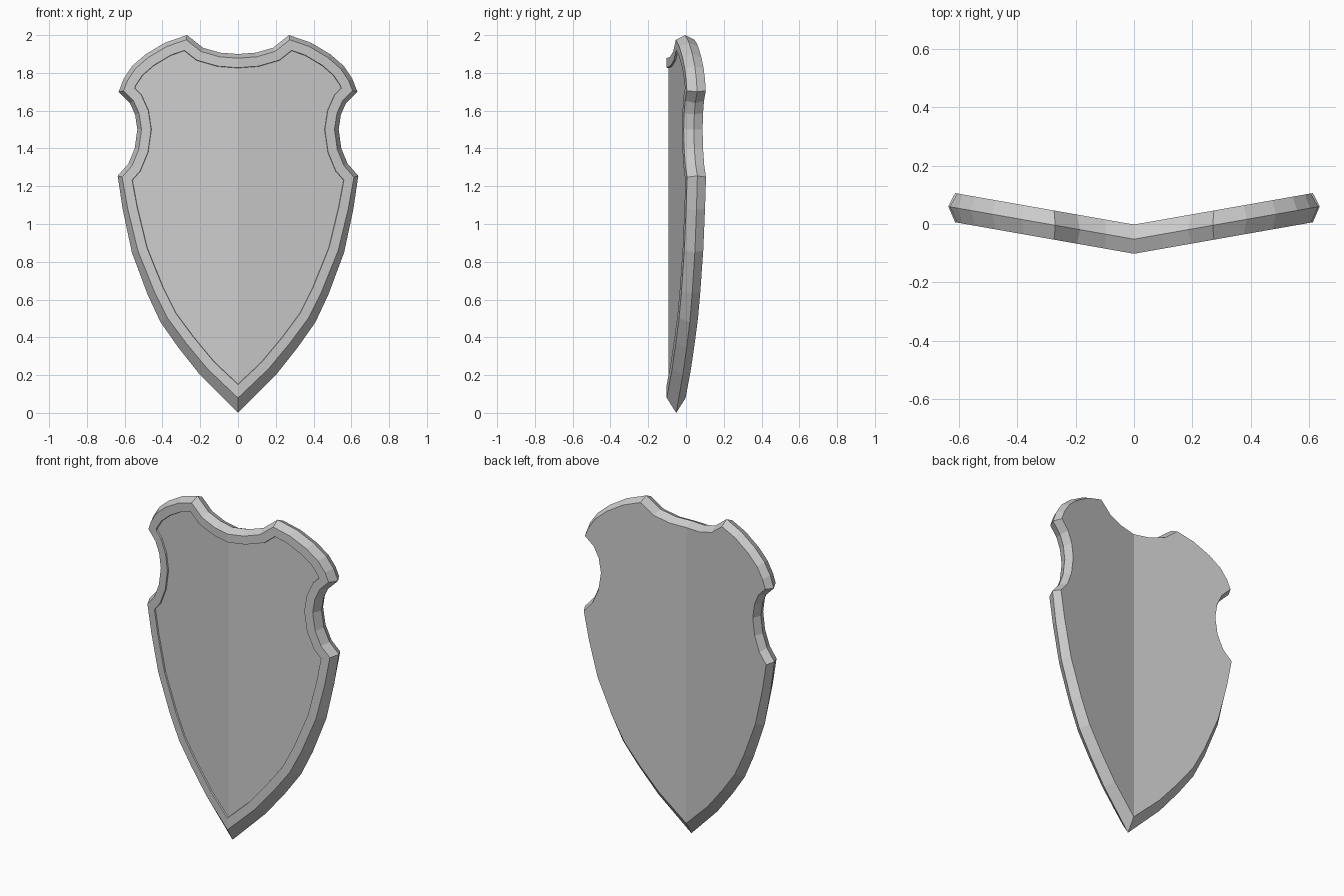
import bpy
import bmesh
from mathutils import Vector

if "Cube" in bpy.data.objects:
    bpy.data.objects.remove(bpy.data.objects["Cube"])

SLOPE = 0.176  # each half is swept back by about 10 degrees

# Right half of the widest outline (x, z), from the bottom tip to the top centre
half = [(0, 0), (0.20, 0.20), (0.315, 0.345), (0.41, 0.48), (0.48, 0.63),
        (0.562, 0.85), (0.61, 1.075), (0.637, 1.255),
        (0.58, 1.32), (0.547, 1.40), (0.533, 1.50), (0.545, 1.58), (0.572, 1.64),
        (0.632, 1.70), (0.605, 1.77), (0.56, 1.837), (0.487, 1.90),
        (0.386, 1.96), (0.27, 2.0), (0.185, 1.933), (0.095, 1.907), (0, 1.90)]
half = [Vector(p) for p in half]


def bevel_width(z):
    """The edge bevel is wide at the tip and narrow at the top."""
    return max(0.022, 0.056 - 0.027 * z)


def inset(extra):
    """Mitred inset of the half outline; the end points stay on the centre line."""
    flip = lambda p: Vector((-p.x, p.y))
    pts = [flip(half[1])] + half + [flip(half[-2])]
    out = []
    for a, p, b in zip(pts, pts[1:], pts[2:]):
        d1, d2 = (p - a).normalized(), (b - p).normalized()
        n1, n2 = Vector((-d1.y, d1.x)), Vector((-d2.y, d2.x))
        m = (n1 + n2).normalized()
        out.append(p + m * (bevel_width(p.y) + extra) / max(m.dot(n1), 0.5))
    out[0].x = out[-1].x = 0
    return out


bm = bmesh.new()


def ring(points, depth):
    return [bm.verts.new((p.x, depth + SLOPE * p.x, p.y)) for p in points]


# Back edge, widest ridge, front rim, and recessed front panel
edge = inset(0)
panel = inset(0.05)
rings = [ring(edge, -0.002), ring(half, -0.052), ring(edge, -0.102),
         ring(panel, -0.102), ring(inset(0.052), -0.093)]
for a, b in zip(rings, rings[1:]):
    for i in range(len(half) - 1):
        bm.faces.new((a[i], a[i + 1], b[i + 1], b[i]))

# Flat back and front panel
bm.faces.new(rings[0])
bm.faces.new(rings[-1][::-1])

# Mirror the half across the centre line
geom = bm.verts[:] + bm.edges[:] + bm.faces[:]
bmesh.ops.mirror(bm, geom=geom, axis='X', merge_dist=0.0005)
bmesh.ops.remove_doubles(bm, verts=bm.verts[:], dist=0.0005)
bmesh.ops.recalc_face_normals(bm, faces=bm.faces[:])

mesh = bpy.data.meshes.new("shield")
bm.to_mesh(mesh)
bm.free()
shield = bpy.data.objects.new("shield", mesh)
bpy.context.collection.objects.link(shield)
